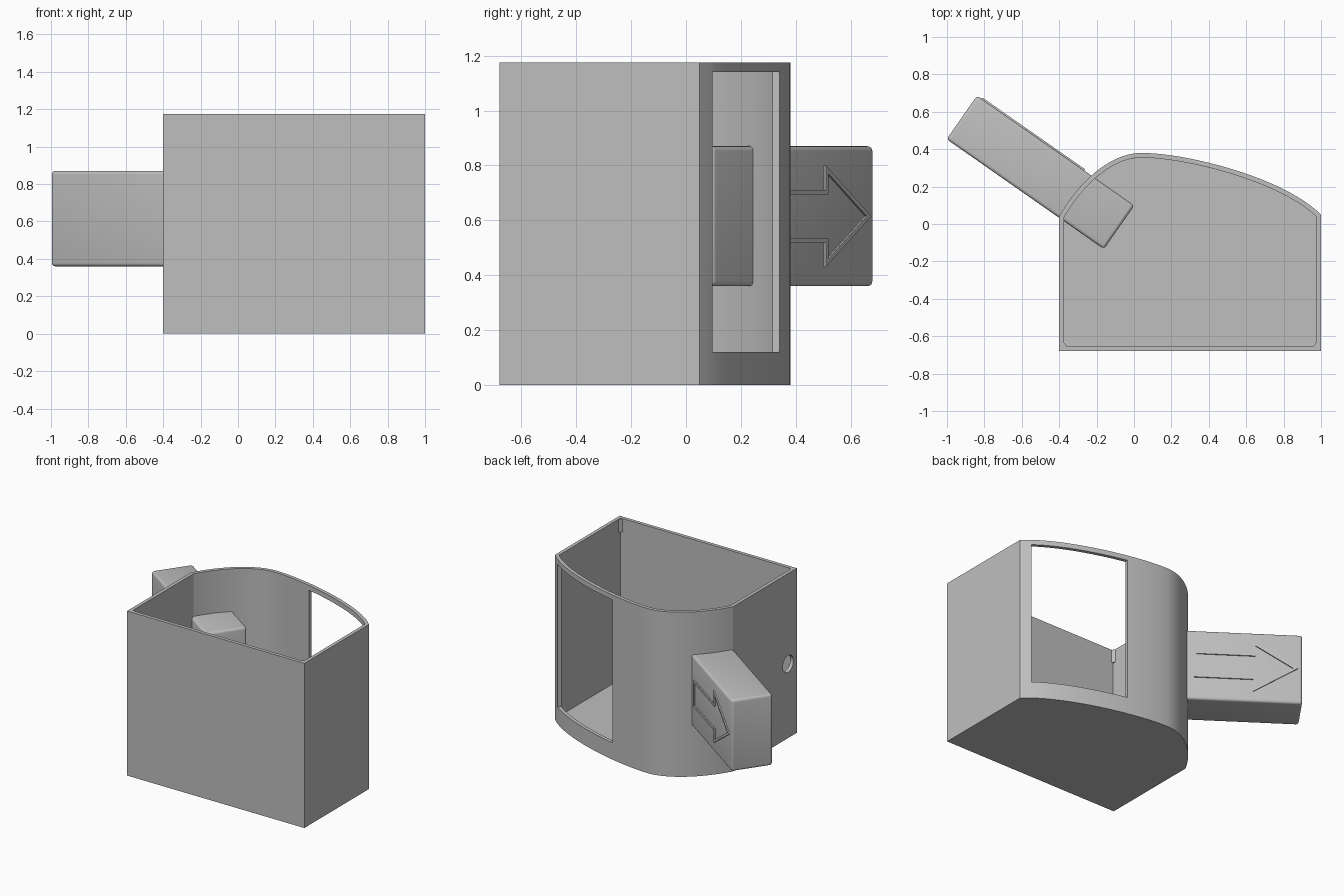
import bpy, bmesh, math
from mathutils import Matrix, Vector

if "Cube" in bpy.data.objects:
    bpy.data.objects.remove(bpy.data.objects["Cube"])

grey = bpy.data.materials.new("light_grey")
grey.diffuse_color = (0.52, 0.52, 0.52, 1)
grey.use_nodes = True
grey.node_tree.nodes["Principled BSDF"].inputs["Base Color"].default_value = grey.diffuse_color


def add_object(name, bm, matrix=None):
    if matrix:
        bm.transform(matrix)
    bmesh.ops.recalc_face_normals(bm, faces=bm.faces)
    mesh = bpy.data.meshes.new(name)
    bm.to_mesh(mesh)
    bm.free()
    mesh.materials.append(grey)
    ob = bpy.data.objects.new(name, mesh)
    bpy.context.collection.objects.link(ob)
    return ob


def prism(name, profile, low, high, matrix=None):
    bm = bmesh.new()
    face = bm.faces.new([bm.verts.new((x, y, low)) for x, y in profile])
    ext = bmesh.ops.extrude_face_region(bm, geom=[face])["geom"]
    verts = [v for v in ext if isinstance(v, bmesh.types.BMVert)]
    bmesh.ops.translate(bm, verts=verts, vec=(0, 0, high - low))
    return add_object(name, bm, matrix)


def box(name, size, matrix, bevel=0.0):
    bm = bmesh.new()
    bmesh.ops.create_cube(bm, size=1)
    bmesh.ops.scale(bm, vec=size, verts=bm.verts)
    if bevel:
        bmesh.ops.bevel(bm, geom=bm.edges[:], offset=bevel, segments=4,
                        profile=0.5, affect='EDGES')
    return add_object(name, bm, matrix)


def inset(profile, d):
    """Offset a counter-clockwise outline inwards with mitred corners."""
    pts = [Vector(p) for p in profile]
    out = []
    for i, p in enumerate(pts):
        a = (p - pts[i - 1]).normalized()
        b = (pts[(i + 1) % len(pts)] - p).normalized()
        na, nb = Vector((-a.y, a.x)), Vector((-b.y, b.x))
        out.append(p + (na + nb) * d / (1 + na.dot(nb)))
    return out


def bezier(a, b, c, d, n):
    a, b, c, d = map(Vector, (a, b, c, d))
    ts = [i / n for i in range(n)]
    return [a * (1 - t)**3 + b * 3 * t * (1 - t)**2
            + c * 3 * t * t * (1 - t) + d * t**3 for t in ts]


def cut(ob, cutter):
    cutter.hide_render = True
    mod = ob.modifiers.new("cut", 'BOOLEAN')
    mod.operation, mod.solver, mod.object = 'DIFFERENCE', 'EXACT', cutter
    bpy.context.view_layer.objects.active = ob
    bpy.ops.object.modifier_apply(modifier=mod.name)
    bpy.data.objects.remove(cutter)


# open container with a curved back wall
H, WALL = 1.175, 0.025
outline = [Vector((-0.40, -0.68)), Vector((1.0, -0.68))]
outline += bezier((1.0, 0.05), (0.80, 0.25), (0.28, 0.38), (0.04, 0.38), 24)
outline += bezier((0.04, 0.38), (-0.13, 0.38), (-0.30, 0.22), (-0.40, 0.04), 20)
outline.append(Vector((-0.40, 0.04)))
container = prism("container", outline, 0, H)
cut(container, prism("cavity", inset(outline, WALL), WALL, H + 0.2))

# window in the back wall
window = [(0.36, 0.45), (0.32, 0.20), (0.88, 0.0), (1.0, 0.18)]
cut(container, prism("window_cutter", window, 0.12, 1.14))

# round hole in the left wall
bm = bmesh.new()
bmesh.ops.create_cone(bm, cap_ends=True, segments=32, radius1=0.06,
                      radius2=0.06, depth=0.2)
cut(container, add_object("hole_cutter", bm, Matrix.Translation((-0.40, -0.58, 0.53))
                          @ Matrix.Rotation(math.pi / 2, 4, 'Y')))

# slanted tubular chute through the back left of the wall
L, W, CH, T = 1.026, 0.284, 0.51, 0.018
place = (Matrix.Translation((-0.50, 0.276, 0.615))
         @ Matrix.Rotation(math.atan2(0.587, -0.84), 4, 'Z'))
chute = box("chute", (L, W, CH), place, 0.018)
bore_size = (L + 0.2, W - 2 * T, CH - 2 * T)
cut(chute, box("chute_bore", bore_size, place))
cut(container, box("wall_bore", bore_size, place))

# raised arrow outline on the chute side
tip, barb, tail = L / 2 - 0.03, L / 2 - 0.32, L / 2 - 0.70
arrow = [(tail, -0.095), (barb, -0.095), (barb, -0.185), (tip, 0),
         (barb, 0.185), (barb, 0.095), (tail, 0.095)]
side = place @ Matrix.Rotation(math.pi / 2, 4, 'X')
arrow_rim = prism("arrow_outline", arrow, W / 2 - 0.006, W / 2 + 0.008, side)
cut(arrow_rim, prism("arrow_cutter", inset(arrow, 0.016), 0, 0.3, side))

# small corner gussets at the front of the rim
for name, x, s in (("right_gusset", 0.98, -1), ("left_gusset", -0.38, 1)):
    prism(name, [(x, -0.66), (x + s * 0.025, -0.66), (x, -0.625)], 1.08, H - 0.002)

for ob in (container, chute):
    bpy.ops.object.select_all(action='DESELECT')
    ob.select_set(True)
    bpy.context.view_layer.objects.active = ob
    bpy.ops.object.shade_smooth_by_angle(angle=math.radians(30))
